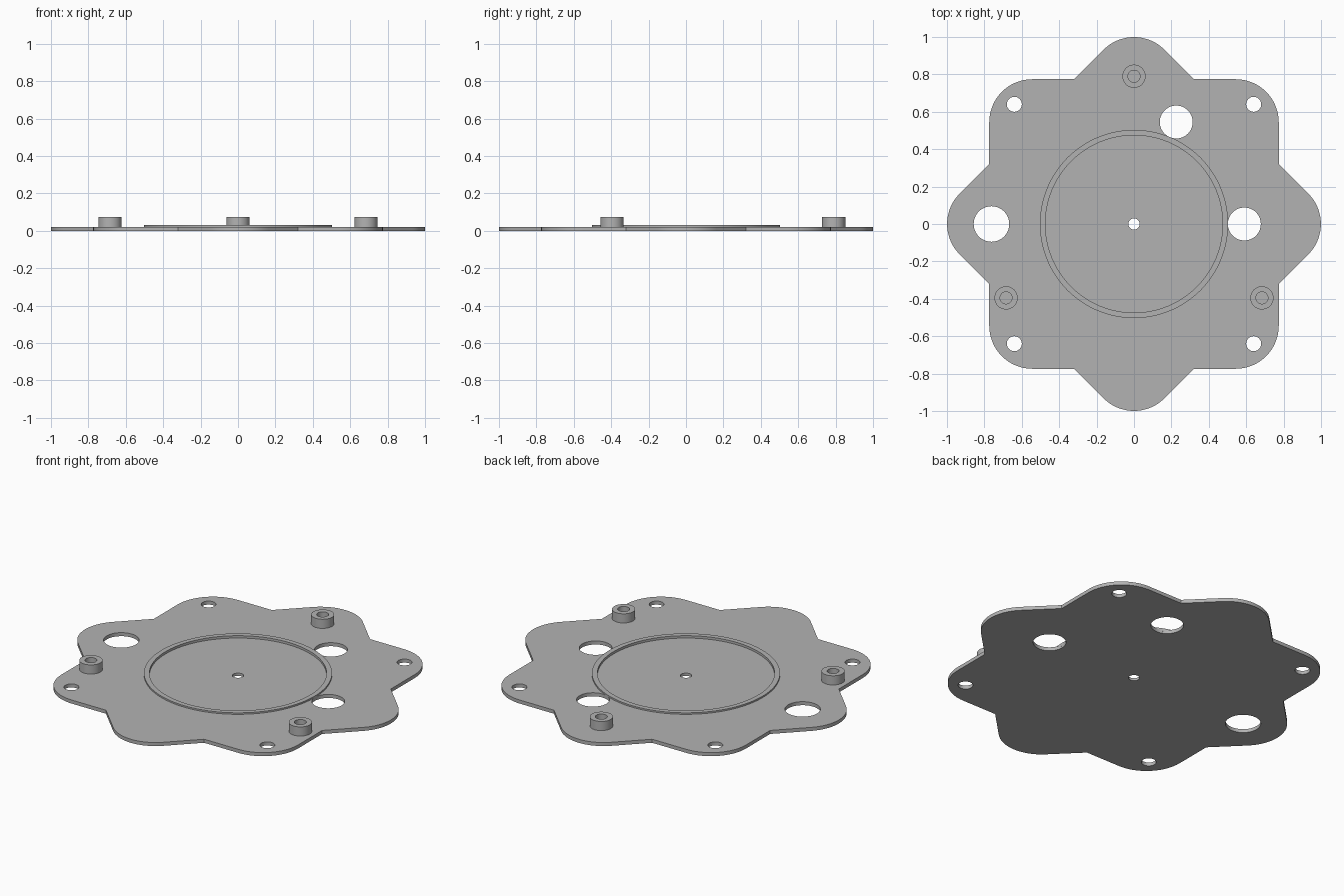
import bpy
import bmesh
from math import sin, cos, pi, radians
from mathutils import Matrix

cube = bpy.data.objects.get("Cube")
if cube:
    bpy.data.objects.remove(cube, do_unlink=True)

metal = bpy.data.materials.new("plain grey metal")
metal.use_nodes = True
grey = (0.45, 0.45, 0.45, 1)
metal.diffuse_color = grey
metal.node_tree.nodes["Principled BSDF"].inputs["Base Color"].default_value = grey

PLATE_TOP = 0.021
FLOOR = 0.016


def make_object(name, bm):
    bmesh.ops.recalc_face_normals(bm, faces=bm.faces)
    mesh = bpy.data.meshes.new(name)
    bm.to_mesh(mesh)
    bm.free()
    mesh.materials.append(metal)
    obj = bpy.data.objects.new(name, mesh)
    bpy.context.collection.objects.link(obj)
    return obj


def smooth(obj):
    bpy.ops.object.select_all(action="DESELECT")
    obj.select_set(True)
    bpy.context.view_layer.objects.active = obj
    bpy.ops.object.shade_smooth_by_angle(angle=radians(30))


def tube(name, x, y, inner, outer, bottom, top, sides=64):
    """Closed ring with a rectangular section."""
    bm = bmesh.new()
    section = [(inner, bottom), (outer, bottom), (outer, top), (inner, top)]
    loops = [[bm.verts.new((x + r * cos(2 * pi * i / sides),
                            y + r * sin(2 * pi * i / sides), z))
              for r, z in section] for i in range(sides)]
    for i, a in enumerate(loops):
        b = loops[(i + 1) % sides]
        for k in range(4):
            n = (k + 1) % 4
            bm.faces.new((a[k], b[k], b[n], a[n]))
    obj = make_object(name, bm)
    smooth(obj)
    return obj


def cut_round(target, x, y, radius, bottom=-0.1, sides=64):
    """Cut a round hole or pocket from above."""
    bm = bmesh.new()
    top = 0.2
    bmesh.ops.create_cone(bm, cap_ends=True, segments=sides, radius1=radius,
                          radius2=radius, depth=top - bottom,
                          matrix=Matrix.Translation((x, y, (top + bottom) / 2)))
    cutter = make_object("hole_cutter", bm)
    cutter.hide_render = True
    mod = target.modifiers.new("hole", "BOOLEAN")
    mod.operation = "DIFFERENCE"
    mod.solver = "EXACT"
    mod.object = cutter
    bpy.context.view_layer.objects.active = target
    bpy.ops.object.modifier_apply(modifier=mod.name)
    bpy.data.objects.remove(cutter, do_unlink=True)


# Eight-lobed plate: outline of two rounded squares turned 45 degrees apart
half, corner, steps = 0.774, 0.23, 16
centre = (half - corner) * 2 ** 0.5
notch = half / cos(pi / 8)
outline = []
for lobe in range(8):
    a = lobe * pi / 4
    for s in range(steps + 1):
        t = a - pi / 4 + s * pi / 2 / steps
        outline.append((centre * cos(a) + corner * cos(t),
                        centre * sin(a) + corner * sin(t)))
    outline.append((notch * cos(a + pi / 8), notch * sin(a + pi / 8)))
bm = bmesh.new()
base = bm.faces.new([bm.verts.new((x, y, 0)) for x, y in outline])
grown = bmesh.ops.extrude_face_region(bm, geom=[base], use_keep_orig=True)
bmesh.ops.translate(bm, vec=(0, 0, PLATE_TOP),
                    verts=[v for v in grown["geom"] if isinstance(v, bmesh.types.BMVert)])
plate = make_object("plate", bm)

# Shallow centre pocket, spindle hole, large openings and corner holes
cut_round(plate, 0, 0, 0.485, FLOOR, 128)
cut_round(plate, 0, 0, 0.03)
cut_round(plate, -0.762, 0, 0.095)
for angle in (0, 3 * pi / 8):
    cut_round(plate, 0.59 * cos(angle), 0.59 * sin(angle), 0.088)
for x in (-0.64, 0.64):
    for y in (-0.64, 0.64):
        cut_round(plate, x, y, 0.04)
smooth(plate)

# Raised rim around the pocket
tube("centre_rim", 0, 0, 0.474, 0.503, FLOOR - 0.004, 0.03, 128)

# Three hollow standoffs
for name, angle in (("back", 90), ("right", 210), ("left", 330)):
    a = radians(angle)
    tube(name + "_standoff", 0.79 * cos(a), 0.79 * sin(a),
         0.032, 0.062, PLATE_TOP - 0.005, 0.075)
